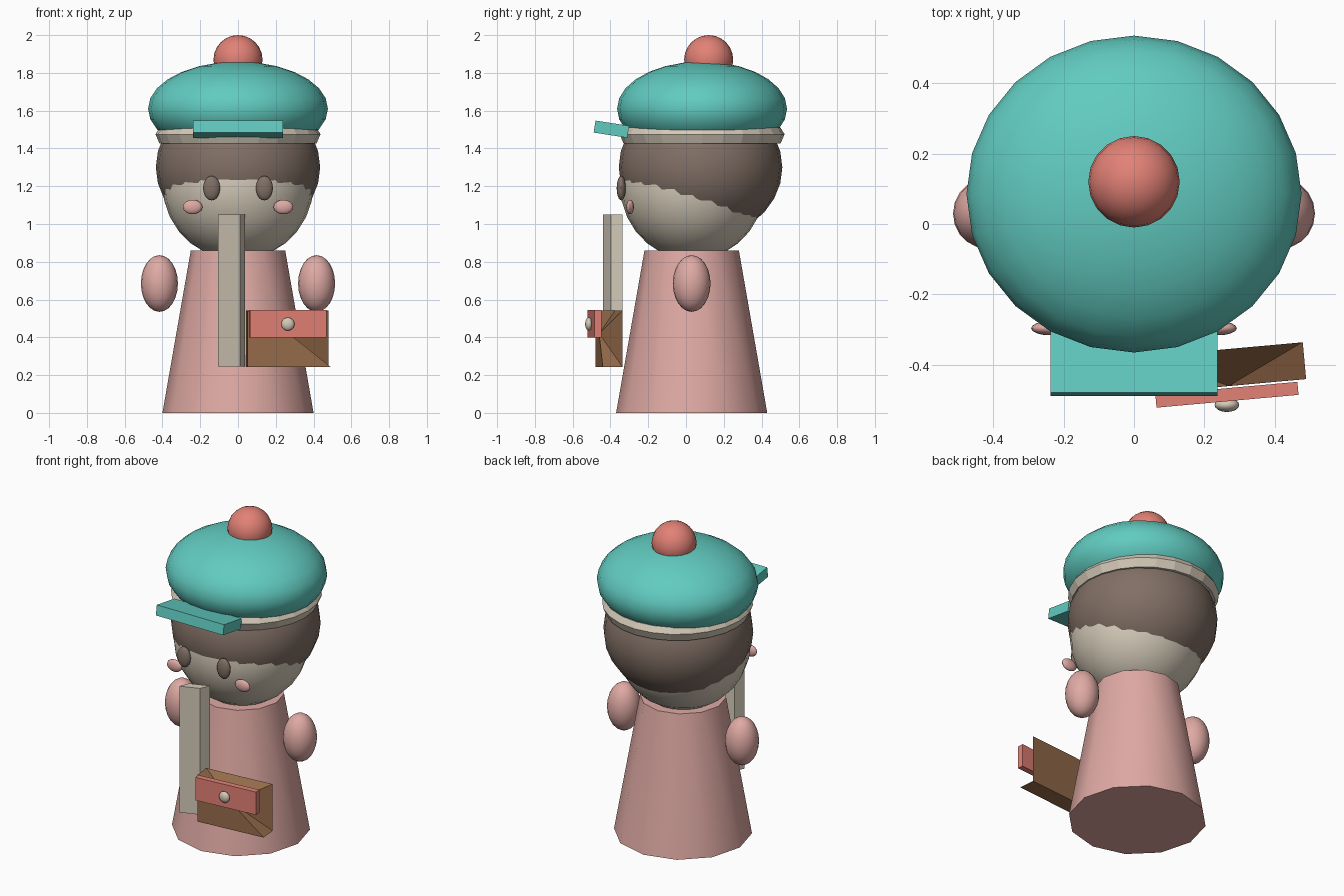
import bpy, bmesh, math
from mathutils import Matrix

if "Cube" in bpy.data.objects:
    bpy.data.objects.remove(bpy.data.objects["Cube"], do_unlink=True)


def material(name, rgb):
    m = bpy.data.materials.new(name)
    m.use_nodes = True
    m.diffuse_color = (*rgb, 1)
    m.node_tree.nodes["Principled BSDF"].inputs["Base Color"].default_value = (*rgb, 1)
    return m


TEAL = material("teal", (0.12, 0.6, 0.53))
CORAL = material("coral", (0.76, 0.22, 0.18))
PINK = material("pink", (0.74, 0.4, 0.37))
CREAM = material("cream", (0.66, 0.59, 0.48))
BROWN = material("dark brown", (0.22, 0.16, 0.13))
LEATHER = material("leather", (0.31, 0.15, 0.07))


def finish(bm, name, mat, smooth=False):
    bmesh.ops.recalc_face_normals(bm, faces=bm.faces)
    mesh = bpy.data.meshes.new(name)
    bm.to_mesh(mesh)
    bm.free()
    mesh.materials.append(mat)
    ob = bpy.data.objects.new(name, mesh)
    bpy.context.collection.objects.link(ob)
    if smooth:
        bpy.ops.object.select_all(action="DESELECT")
        ob.select_set(True)
        bpy.context.view_layer.objects.active = ob
        bpy.ops.object.shade_smooth_by_angle(angle=math.radians(40))
    return ob


def ball(name, mat, centre, radii, segments=24, rings=14):
    bm = bmesh.new()
    bmesh.ops.create_uvsphere(bm, u_segments=segments, v_segments=rings, radius=1,
                              matrix=Matrix.Translation(centre) @ Matrix.Diagonal((*radii, 1)))
    finish(bm, name, mat, True)


def box(name, mat, centre, size, angle=0, axis="Z"):
    bm = bmesh.new()
    bmesh.ops.create_cube(bm, size=1, matrix=Matrix.Translation(centre)
                          @ Matrix.Rotation(angle, 4, axis) @ Matrix.Diagonal((*size, 1)))
    finish(bm, name, mat)


# Robe
bm = bmesh.new()
bmesh.ops.create_cone(bm, cap_ends=True, segments=12, radius1=0.4, radius2=0.25, depth=0.86,
                      matrix=Matrix.Translation((0, 0.03, 0.43)))
finish(bm, "robe", PINK, True)

# Head and hair
ball("head", CREAM, (0, 0.035, 1.21), (0.4, 0.385, 0.4))
ball("hair", BROWN, (0, 0.077, 1.3), (0.435, 0.433, 0.38))

# Paired hands, eyes and cheeks
for side, s in (("left", 1), ("right", -1)):
    ball(side + "_hand", PINK, (s * 0.416, 0.03, 0.685), (0.098, 0.1, 0.15), 20, 12)
    ball(side + "_eye", BROWN, (s * 0.14, -0.343, 1.19), (0.045, 0.024, 0.065), 16, 10)
    ball(side + "_cheek", PINK, (s * 0.24, -0.296, 1.09), (0.052, 0.02, 0.038), 16, 10)

# Cap with brim, band and pompom
ball("cap", TEAL, (0, 0.085, 1.61), (0.476, 0.45, 0.25))
ball("pompom", CORAL, (0, 0.12, 1.87), (0.13, 0.13, 0.13), 20, 12)
box("cap_brim", TEAL, (0, -0.395, 1.502), (0.474, 0.18, 0.064), -0.155, "X")

bm = bmesh.new()
profile = [(0.3, 1.425), (0.415, 1.425), (0.437, 1.475), (0.415, 1.51), (0.3, 1.51)]
verts = [bm.verts.new((r, 0.085, z)) for r, z in profile]
edges = [bm.edges.new((verts[i], verts[(i + 1) % len(verts)])) for i in range(len(verts))]
bmesh.ops.spin(bm, geom=verts + edges, cent=(0, 0.085, 0), axis=(0, 0, 1),
               angle=math.tau, steps=24, use_merge=True)
bmesh.ops.remove_doubles(bm, verts=bm.verts, dist=0.0001)
finish(bm, "cap_band", CREAM)

# Strap with a slanted section
bm = bmesh.new()
section = [(-0.106, -0.44), (0.01, -0.398), (0.037, -0.335), (-0.079, -0.377)]
face = bm.faces.new([bm.verts.new((x, y, 0.245)) for x, y in section])
up = bmesh.ops.extrude_face_region(bm, geom=[face], use_keep_orig=True)
for v in up["geom"]:
    if isinstance(v, bmesh.types.BMVert):
        v.co.z = 1.05
finish(bm, "bag_strap", CREAM)

# Bag with a slumped front corner, flap and button
bm = bmesh.new()
bmesh.ops.create_cube(bm, size=1, matrix=Matrix.Translation((0.265, -0.408, 0.393))
                      @ Matrix.Rotation(0.09, 4, "Z") @ Matrix.Diagonal((0.44, 0.105, 0.298, 1)))
corner = max(bm.verts, key=lambda v: v.co.x - 3 * v.co.y + v.co.z)
corner = max((v for v in bm.verts if v.co.z > 0.4), key=lambda v: v.co.x - 2 * v.co.y)
corner.co = (0.27, -0.46, 0.42)
bmesh.ops.triangulate(bm, faces=[f for f in corner.link_faces])
finish(bm, "bag", LEATHER)
box("bag_flap", CORAL, (0.264, -0.485, 0.472), (0.405, 0.037, 0.146), 0.09)
ball("bag_button", CREAM, (0.264, -0.514, 0.47), (0.035, 0.02, 0.035), 16, 10)
